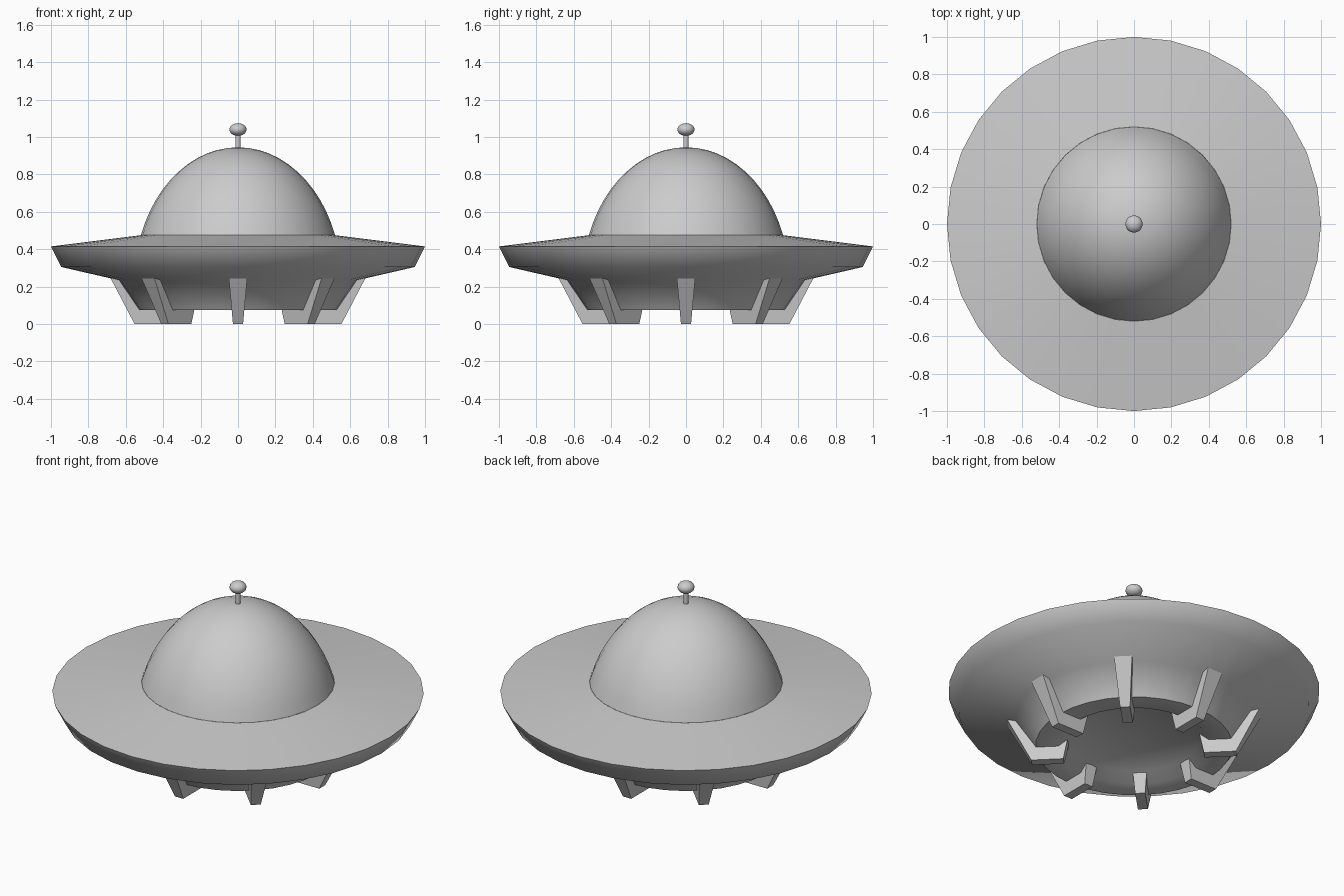
import bpy, bmesh, math
from mathutils import Matrix

if "Cube" in bpy.data.objects:
    bpy.data.objects.remove(bpy.data.objects["Cube"])

def finish(name, bm, angle):
    bmesh.ops.remove_doubles(bm, verts=bm.verts, dist=1e-5)
    bmesh.ops.recalc_face_normals(bm, faces=bm.faces)
    me = bpy.data.meshes.new(name)
    bm.to_mesh(me)
    bm.free()
    ob = bpy.data.objects.new(name, me)
    bpy.context.collection.objects.link(ob)
    bpy.ops.object.select_all(action='DESELECT')
    ob.select_set(True)
    bpy.context.view_layer.objects.active = ob
    if angle:
        bpy.ops.object.shade_smooth_by_angle(angle=math.radians(angle))
    return ob

def lathe(name, profile, segments, angle):
    """Spin a (radius, height) profile around z."""
    bm = bmesh.new()
    vs = [bm.verts.new((r, 0, z)) for r, z in profile]
    es = [bm.edges.new(p) for p in zip(vs, vs[1:])]
    bmesh.ops.spin(bm, geom=vs + es, cent=(0, 0, 0), axis=(0, 0, 1),
                   angle=math.tau, steps=segments, use_duplicate=False)
    return finish(name, bm, angle)

# Saucer hull with a shallow recess underneath
lathe("saucer_hull", [(0.52, 0.475), (1.0, 0.415), (0.945, 0.305), (0.64, 0.235),
                      (0.53, 0.075), (0.41, 0.075), (0.35, 0.12), (0, 0.12)], 32, 55)

# Dome: upper part of a tall ellipsoid
CZ, A, C = 0.225, 0.554, 0.72
start = math.asin((0.475 - CZ) / C)
dome = []
for i in range(13):
    t = start + (math.pi / 2 - start) * i / 12
    dome.append((A * math.cos(t), CZ + C * math.sin(t)))
lathe("dome", dome, 32, 40)

# Antenna stem and flattened ball
lathe("antenna_stem", [(0.014, 0.93), (0.014, 1.02)], 12, 40)
ball = [(0.046 * math.sin(math.pi * i / 10), 1.04 - 0.034 * math.cos(math.pi * i / 10))
        for i in range(11)]
lathe("antenna_ball", ball, 20, 40)

# Eight hooked landing legs, tapering toward the ground
leg = [(0.68, 0.243), (0.553, 0), (0.38, 0), (0.355, 0.12), (0.42, 0.13), (0.5, 0.13), (0.6, 0.25)]
for k in range(8):
    bm = bmesh.new()
    sides = []
    for s in (-1, 1):
        sides.append([bm.verts.new((r, s * (0.027 + 0.09 * z), z)) for r, z in leg])
        bm.faces.new(sides[-1])
    n = len(leg)
    for i in range(n):
        j = (i + 1) % n
        bm.faces.new((sides[0][i], sides[0][j], sides[1][j], sides[1][i]))
    bmesh.ops.rotate(bm, verts=bm.verts, matrix=Matrix.Rotation(k * math.pi / 4, 3, 'Z'))
    finish(f"landing_leg_{k + 1}", bm, 0)
